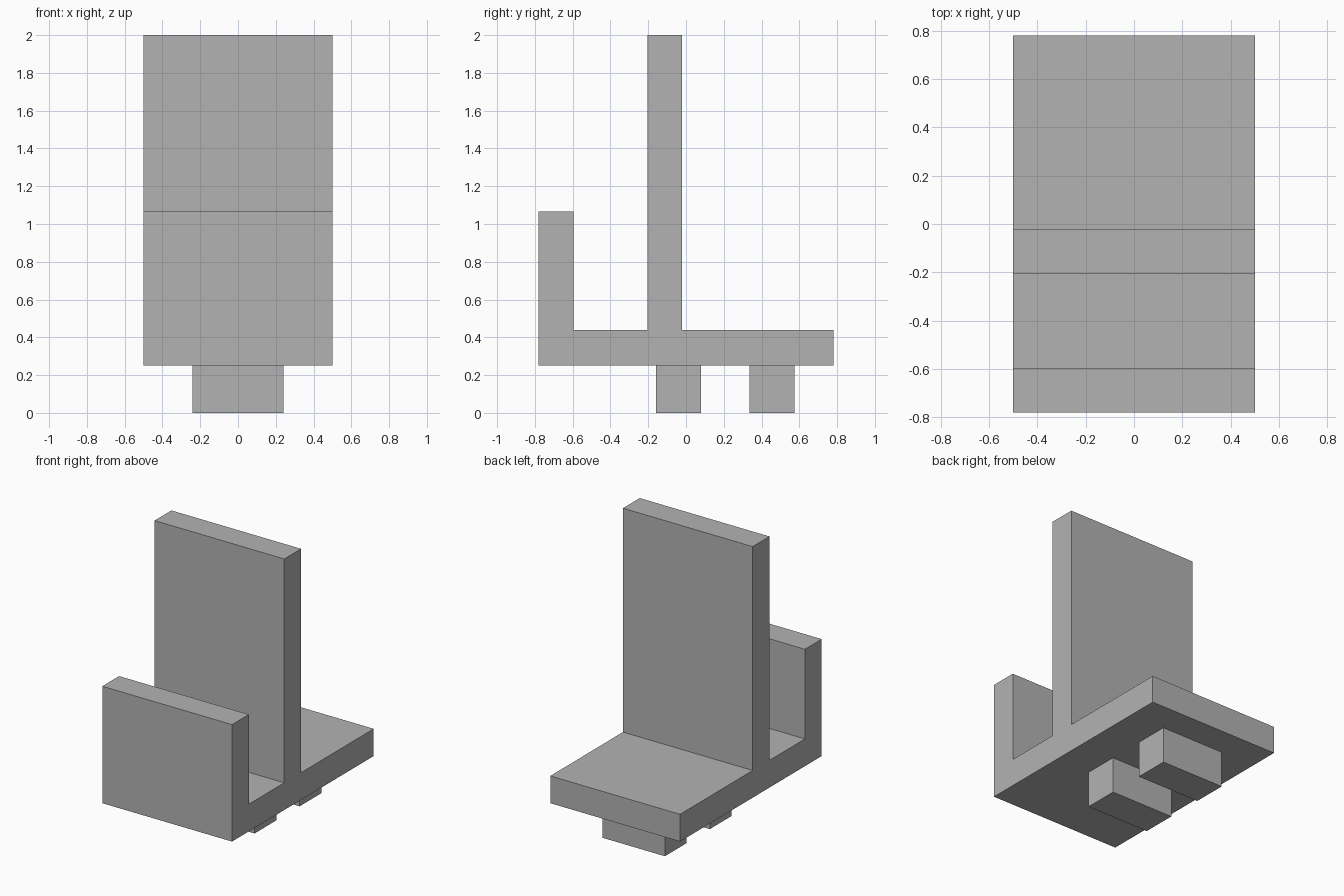
import bpy
import bmesh

cube = bpy.data.objects.get("Cube")
if cube:
    bpy.data.objects.remove(cube, do_unlink=True)

grey = bpy.data.materials.new("plain grey")
grey.use_nodes = True
colour = (0.45, 0.45, 0.45, 1)
grey.diffuse_color = colour
grey.node_tree.nodes["Principled BSDF"].inputs["Base Color"].default_value = colour


def extrude_profile(name, profile, half_width):
    """Extrude a closed (y, z) outline symmetrically along x."""
    bm = bmesh.new()
    face = bm.faces.new([bm.verts.new((-half_width, y, z)) for y, z in profile])
    result = bmesh.ops.extrude_face_region(bm, geom=[face])
    moved = [v for v in result["geom"] if isinstance(v, bmesh.types.BMVert)]
    bmesh.ops.translate(bm, verts=moved, vec=(2 * half_width, 0, 0))
    bmesh.ops.recalc_face_normals(bm, faces=bm.faces)
    mesh = bpy.data.meshes.new(name)
    bm.to_mesh(mesh)
    bm.free()
    mesh.materials.append(grey)
    obj = bpy.data.objects.new(name, mesh)
    bpy.context.collection.objects.link(obj)
    return obj


# Base slab with the low front wall and the tall upright, in one outline
base, deck, lip, top = 0.25, 0.44, 1.065, 2.0
front, back = -0.78, 0.78
extrude_profile("slotted_stand", [
    (front, base), (back, base), (back, deck),
    (-0.02, deck), (-0.02, top), (-0.205, top), (-0.205, deck),
    (-0.595, deck), (-0.595, lip), (front, lip),
], 0.5)

# Two block feet under the slab
for name, centre in (("front_foot", -0.04), ("back_foot", 0.455)):
    y0, y1 = centre - 0.12, centre + 0.12
    extrude_profile(name, [(y0, 0), (y1, 0), (y1, base), (y0, base)], 0.24)
